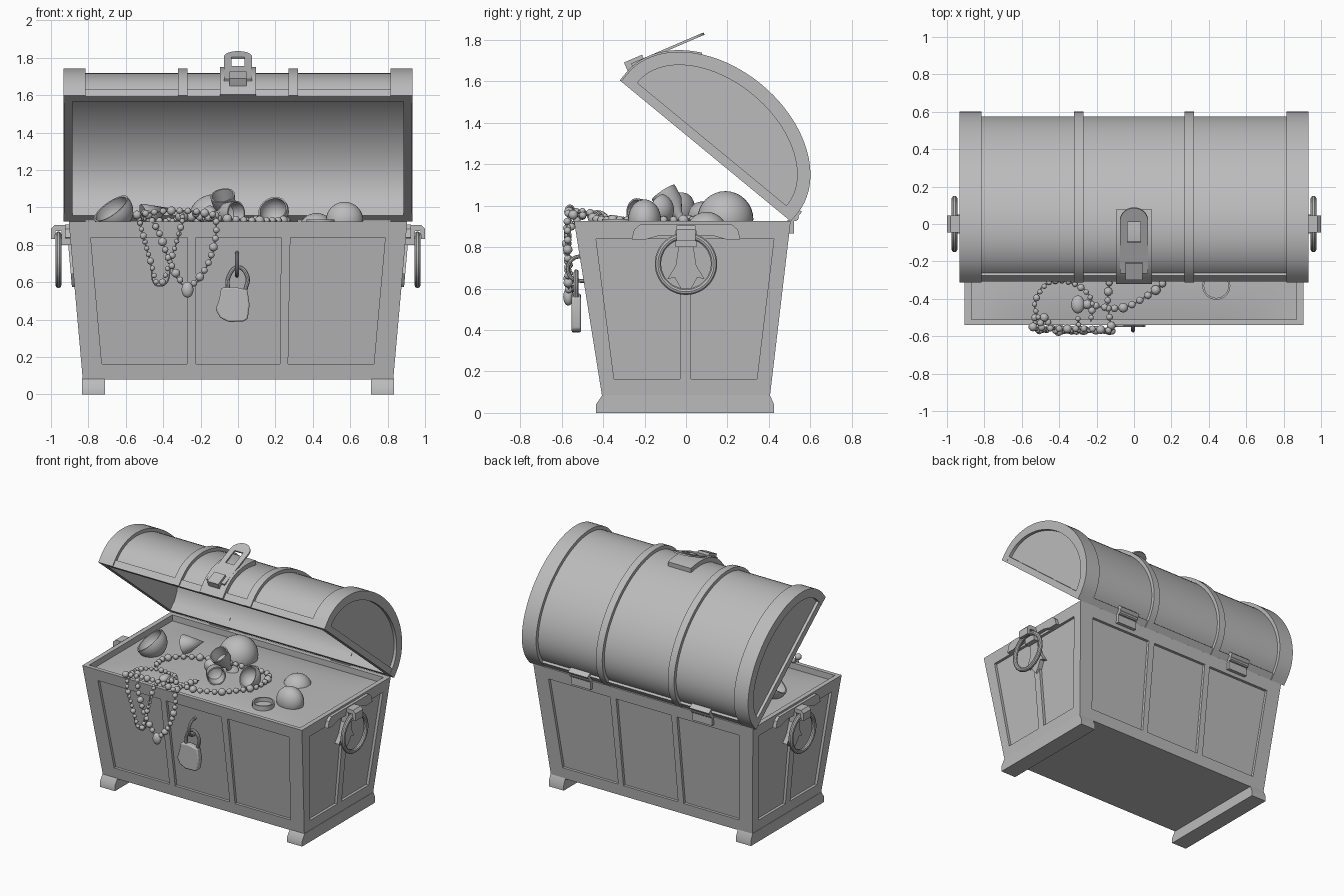
import bpy, bmesh, math
from mathutils import Vector, Matrix

cube = bpy.data.objects.get("Cube")
if cube:
    bpy.data.objects.remove(cube, do_unlink=True)

GREY = (0.5, 0.5, 0.5, 1)
mat = bpy.data.materials.new("plain_grey")
mat.use_nodes = True
mat.diffuse_color = GREY
mat.node_tree.nodes["Principled BSDF"].inputs["Base Color"].default_value = GREY
V = Vector


def finish(name, bm, matrix=None):
    bmesh.ops.remove_doubles(bm, verts=bm.verts, dist=1e-5)
    bmesh.ops.recalc_face_normals(bm, faces=bm.faces)
    if matrix:
        bm.transform(matrix)
    me = bpy.data.meshes.new(name)
    bm.to_mesh(me)
    bm.free()
    me.materials.append(mat)
    ob = bpy.data.objects.new(name, me)
    bpy.context.collection.objects.link(ob)
    smooth(ob)
    return ob


def smooth(ob):
    bpy.ops.object.select_all(action="DESELECT")
    bpy.context.view_layer.objects.active = ob
    ob.select_set(True)
    bpy.ops.object.shade_smooth_by_angle(angle=math.radians(35))


def add_prism(bm, pts, offset):
    a = [bm.verts.new(p) for p in pts]
    b = [bm.verts.new(V(p) + V(offset)) for p in pts]
    bm.faces.new(a)
    bm.faces.new(b[::-1])
    for i in range(len(a)):
        j = (i + 1) % len(a)
        bm.faces.new((a[i], b[i], b[j], a[j]))


def prism(name, pts, offset, matrix=None):
    bm = bmesh.new()
    add_prism(bm, pts, offset)
    return finish(name, bm, matrix)


def box(name, x, y, z, matrix=None):
    pts = [(x[0], y[0], z[0]), (x[1], y[0], z[0]), (x[1], y[1], z[0]), (x[0], y[1], z[0])]
    return prism(name, pts, (0, 0, z[1] - z[0]), matrix)


def cut(ob, cutter):
    mod = ob.modifiers.new("cut", "BOOLEAN")
    mod.operation, mod.solver, mod.object = "DIFFERENCE", "EXACT", cutter
    bpy.context.view_layer.objects.active = ob
    bpy.ops.object.modifier_apply(modifier=mod.name)
    bpy.data.objects.remove(cutter, do_unlink=True)


def tube(name, pts, radius, cyclic=False):
    cu = bpy.data.curves.new(name, "CURVE")
    cu.dimensions, cu.bevel_depth, cu.bevel_resolution, cu.use_fill_caps = "3D", radius, 3, True
    sp = cu.splines.new("BEZIER")
    sp.bezier_points.add(len(pts) - 1)
    for bp, p in zip(sp.bezier_points, pts):
        bp.co = p
        bp.handle_left_type = bp.handle_right_type = "AUTO"
    sp.use_cyclic_u = cyclic
    ob = bpy.data.objects.new(name, cu)
    bpy.context.collection.objects.link(ob)
    bpy.ops.object.select_all(action="DESELECT")
    bpy.context.view_layer.objects.active = ob
    ob.select_set(True)
    bpy.ops.object.convert(target="MESH")
    ob = bpy.context.object
    ob.data.materials.clear()
    ob.data.materials.append(mat)
    smooth(ob)
    return ob


def lathe(name, profile, loc, axis=(0, 0, 1)):
    bm = bmesh.new()
    vs = [bm.verts.new((r, 0, z)) for r, z in profile]
    es = [bm.edges.new(e) for e in zip(vs, vs[1:])]
    bmesh.ops.spin(bm, geom=vs + es, axis=(0, 0, 1), cent=(0, 0, 0), steps=32, angle=math.tau)
    turn = V(axis).to_track_quat("Z", "Y").to_matrix().to_4x4()
    return finish(name, bm, Matrix.Translation(loc) @ turn)


def ball(name, r, loc, scale=(1, 1, 1)):
    bm = bmesh.new()
    bmesh.ops.create_uvsphere(bm, u_segments=32, v_segments=16, radius=r)
    return finish(name, bm, Matrix.Translation(loc) @ Matrix.Diagonal((*scale, 1)))


# Tapered body with recessed panels and an open top
BOT, TOP = 0.08, 0.925
rise = lambda z: (z - BOT) / (TOP - BOT)
side_x = lambda z: 0.83 + 0.075 * rise(z)
front_y = lambda z: -0.405 - 0.135 * rise(z)
back_y = lambda z: 0.405 + 0.1 * rise(z)

body_bm = bmesh.new()
rings = [[body_bm.verts.new(p) for p in ((-side_x(z), front_y(z), z), (side_x(z), front_y(z), z),
          (side_x(z), back_y(z), z), (-side_x(z), back_y(z), z))] for z in (BOT, TOP)]
for r in rings:
    body_bm.faces.new(r)
for i in range(4):
    j = (i + 1) % 4
    body_bm.faces.new((rings[0][i], rings[0][j], rings[1][j], rings[1][i]))
body = finish("chest_body", body_bm)

walls = {(0, -1): lambda u, z: V((u, front_y(z), z)), (0, 1): lambda u, z: V((u, back_y(z), z)),
         (1, 0): lambda u, z: V((side_x(z), u, z)), (-1, 0): lambda u, z: V((-side_x(z), u, z))}
LOW, HIGH = 0.163, 0.838
long_panels = [(-0.728, -0.272, -0.787, -0.27), (-0.225, 0.225, -0.225, 0.23), (0.268, 0.726, 0.28, 0.787)]
end_panels = [(-0.347, -0.03, -0.434, -0.03), (0.025, 0.342, 0.025, 0.424)]
bm = bmesh.new()
for (nx, ny), wall in walls.items():
    n = V((nx, ny, 0))
    for b0, b1, t0, t1 in (long_panels if ny else end_panels):
        quad = [wall(u, z) - n * 0.02 for u, z in ((b0, LOW), (b1, LOW), (t1, HIGH), (t0, HIGH))]
        add_prism(bm, quad, n * 0.1)
add_prism(bm, [(-0.87, -0.51, 0.86), (0.87, -0.51, 0.86), (0.87, 0.47, 0.86), (-0.87, 0.47, 0.86)], (0, 0, 0.2))
cut(body, finish("panel_cutter", bm))
smooth(body)

# Foot runners
for s, side in ((1, "left"), (-1, "right")):
    foot = [(-0.435, 0), (-0.435, 0.04), (-0.405, 0.085), (0.405, 0.085), (0.425, 0.04), (0.425, 0)]
    prism(side + "_foot", [(s * 0.71, y, z) for y, z in foot], (s * 0.123, 0, 0))

# Heaped filling
bm = bmesh.new()
bmesh.ops.create_grid(bm, x_segments=24, y_segments=16, size=1)
for v in bm.verts:
    x, y = v.co.x, v.co.y
    v.co = (x * 0.872, y * 0.492 - 0.02, 0.88 + 0.03 * (1 - x ** 4) * (1 - y ** 4))
finish("treasure_heap", bm)

# Open lid, modelled closed about the hinge line and then swung back
SPAN, WALL, CROWN = 1.062, 0.05, 0.37
LID = Matrix.Translation((0, 0.506, 0.924)) @ Matrix.Rotation(math.radians(-39.5), 4, "X")


def arch_profile(inset, lo=0.0, hi=1.0, n=40):
    a, b = SPAN / 2 - inset, CROWN - inset
    arc = [math.pi * (lo + (hi - lo) * i / n) for i in range(n + 1)]
    pts = [(-SPAN / 2 + a * math.cos(t), WALL + b * math.sin(t)) for t in arc]
    return ([(-inset, 0)] if lo == 0 else []) + pts + ([(-SPAN + inset, 0)] if hi == 1 else [])


def arch(name, x0, x1, outer, inner, lo=0.0, hi=1.0):
    bm = bmesh.new()
    sections = [[bm.verts.new(p) for p in ((x0, *o), (x1, *o), (x1, *i), (x0, *i))]
                for o, i in zip(arch_profile(outer, lo, hi), arch_profile(inner, lo, hi))]
    for a, b in zip(sections, sections[1:]):
        for k in range(4):
            m = (k + 1) % 4
            bm.faces.new((a[k], a[m], b[m], b[k]))
    bm.faces.new(sections[0])
    bm.faces.new(sections[-1])
    return finish(name, bm, LID)


arch("lid_barrel", -0.9, 0.9, 0.025, 0.045)
for s, side in ((1, "left"), (-1, "right")):
    arch(side + "_lid_band", s * 0.815, s * 0.932, 0, 0.035)
    arch(side + "_lid_end_frame", s * 0.895, s * 0.932, 0.02, 0.065)
    arch(side + "_lid_rib", s * 0.27, s * 0.322, 0, 0.03)
    prism(side + "_lid_end", [(s * 0.885, y, z) for y, z in arch_profile(0.03)], (s * 0.025, 0, 0), LID)
    box(side + "_lid_end_rail", (s * 0.886, s * 0.931), (-SPAN + 0.01, -0.01), (0, 0.045), LID)
box("lid_front_rail", (-0.9, 0.9), (-SPAN + 0.008, -SPAN + 0.05), (0, 0.05), LID)
box("lid_back_rail", (-0.9, 0.9), (-0.05, -0.008), (0, 0.05), LID)

# Hinges
for x in (-0.5, 0.5):
    span = (x - 0.08, x + 0.08)
    box("hinge_lower_leaf", span, (0.49, 0.522), (0.865, 0.93))
    box("hinge_upper_leaf", span, (-0.05, 0.012), (0.0, 0.07), LID)
    tube("hinge_pin", [(span[0], 0.525, 0.945), (span[1], 0.525, 0.945)], 0.02)

# Hasp on the lid
arch("hasp_base_plate", -0.095, 0.095, -0.008, 0.03, 0.7, 1.0)
along, up = V((0, 0.919, 0.394)), V((0, -0.394, 0.919))
at = lambda u, v, w: V((u, -0.26, 1.675)) + along * v + up * w
outline = [(-0.075, 0), (0.075, 0)] + [(0.075 * math.cos(i * math.pi / 16), 0.305 + 0.075 * math.sin(i * math.pi / 16))
                                       for i in range(17)]
hasp = prism("hasp", [at(u, v, 0) for u, v in outline], up * 0.012)
slot = [(-0.035, 0.18), (0.035, 0.18), (0.035, 0.3), (-0.035, 0.3)]
cut(hasp, prism("slot_cutter", [at(u, v, -0.05) for u, v in slot], up * 0.15))
block = [(-0.045, -0.03), (0.045, -0.03), (0.045, 0.065), (-0.045, 0.065)]
prism("hasp_knuckle", [at(u, v, -0.035) for u, v in block], up * 0.065)

# Ring handles on both ends
for s, side in ((1, "left"), (-1, "right")):
    half = [(0, 0.91), (0.22, 0.91), (0.25, 0.885), (0.262, 0.838), (0.2, 0.835), (0.13, 0.855), (0, 0.855)]
    shape = half + [(-y, z) for y, z in half[-2:0:-1]]
    prism(side + "_handle_mount", [(s * 0.88, y, z) for y, z in shape], (s * 0.045, 0, 0))
    strap = [(0.9, 0.905), (0.98, 0.905), (1.0, 0.885), (1.0, 0.83), (0.98, 0.83), (0.975, 0.875), (0.9, 0.875)]
    prism(side + "_handle_strap", [(s * x, -0.045, z) for x, z in strap], (0, 0.09, 0))
    box(side + "_handle_staple", (s * 0.89, s * 0.945), (-0.05, 0.05), (0.8, 0.88))
    ring = [(s * 0.96, 0.135 * math.cos(i * math.tau / 16), 0.72 + 0.135 * math.sin(i * math.tau / 16))
            for i in range(16)]
    tube(side + "_handle_ring", ring, 0.016, True)
    spear = [(0.033, 0.82), (0.05, 0.71), (0.09, 0.645), (0.055, 0.655), (0.025, 0.6), (0, 0.575)]
    spear += [(-y, z) for y, z in spear[-2::-1]]
    prism(side + "_handle_spear", [(s * (side_x(z) - 0.021), y, z) for y, z in spear], (s * 0.035, 0, 0))

# Padlock and staple
lock = [(-0.09, 0.57), (-0.02, 0.575), (0.05, 0.56), (0.062, 0.48), (0.052, 0.405), (0.03, 0.39),
        (-0.05, 0.388), (-0.095, 0.41), (-0.12, 0.455), (-0.1, 0.51)]
padlock = prism("padlock_body", [(x, -0.552, z) for x, z in lock], (0, 0.045, 0))
bev = padlock.modifiers.new("soft_edges", "BEVEL")
bev.width, bev.segments = 0.008, 2
tube("padlock_shackle", [(-0.055, -0.53, 0.56), (-0.05, -0.53, 0.63), (0, -0.53, 0.68),
                         (0.05, -0.53, 0.63), (0.04, -0.53, 0.56)], 0.012)
tube("lock_staple", [(-0.005, -0.48, 0.76), (-0.005, -0.55, 0.74), (-0.005, -0.57, 0.69),
                     (-0.005, -0.55, 0.65), (-0.005, -0.47, 0.635)], 0.01)

# Cups, vase and other loose treasure
arc = [math.radians(a) for a in range(-90, 11, 10)]
bowl = lambda r: [(r * math.cos(t), r * math.sin(t)) for t in arc] + \
                 [(0.9 * r * math.cos(t), 0.9 * r * math.sin(t)) for t in reversed(arc)]
lathe("large_cup", bowl(0.11), (-0.67, -0.065, 0.98), (-0.5, -0.3, 0.7))
lathe("small_cup", bowl(0.082), (0.19, -0.14, 0.98), (-0.3, -0.75, 0.5))
vase = [(0, 0), (0.05, 0), (0.045, 0.015), (0.02, 0.04), (0.022, 0.07), (0.06, 0.13), (0.066, 0.2),
        (0.058, 0.2), (0.05, 0.13), (0, 0.09)]
lathe("vase", vase, (-0.15, -0.1, 0.96), (0.7, -0.7, 0.05))
lathe("tall_goblet", vase, (-0.05, 0.0, 0.9), (-0.15, -0.5, 0.75))
lathe("cone", [(0, 0), (0.07, 0), (0.07, 0.01), (0, 0.15)], (-0.5, 0.08, 0.95), (0.75, 0.2, 0.25))
ball("round_pot", 0.135, (-0.13, 0.19, 0.935))
ball("sphere", 0.1, (0.42, 0.1, 0.87))
ball("domed_dish", 0.1, (0.57, -0.2, 0.93), (1, 0.8, 1))
lathe("bracelet", [(0.075, 0), (0.075, 0.035), (0.065, 0.035), (0.065, 0), (0.075, 0)], (0.44, -0.33, 0.9))
ball("oval_gem", 0.04, (-0.3, -0.43, 0.95), (0.9, 1.2, 0.7))


# Bead strings
def smooth_path(p, n=24):
    p = [V(q) for q in p]
    p = [2 * p[0] - p[1]] + p + [2 * p[-1] - p[-2]]
    out = []
    for a, b, c, d in zip(p, p[1:], p[2:], p[3:]):
        for t in (i / n for i in range(n)):
            out.append(0.5 * (2 * b + (c - a) * t + (2 * a - 5 * b + 4 * c - d) * t ** 2 + (3 * b - a - 3 * c + d) * t ** 3))
    return out


def beads(name, path, r):
    bm = bmesh.new()
    last, count = V((9, 9, 9)), 0
    for q in smooth_path(path):
        if (q - last).length > 2.1 * r:
            size = r * (1.2 if count % 4 == 0 else 0.9)
            bmesh.ops.create_icosphere(bm, subdivisions=2, radius=size, matrix=Matrix.Translation(q))
            last, count = q, count + 1
    finish(name, bm)
    tube(name + "_thread", path, 0.004)


beads("short_hanging_beads", [(-0.53, -0.5, 0.95), (-0.52, -0.565, 0.9), (-0.47, -0.565, 0.72), (-0.42, -0.55, 0.58),
                              (-0.35, -0.565, 0.75), (-0.3, -0.57, 0.92), (-0.3, -0.5, 0.96)], 0.016)
beads("long_hanging_beads", [(-0.48, -0.5, 0.96), (-0.42, -0.57, 0.86), (-0.36, -0.57, 0.7), (-0.27, -0.565, 0.58),
                             (-0.17, -0.57, 0.68), (-0.12, -0.57, 0.84), (-0.12, -0.56, 0.95), (-0.14, -0.42, 0.94),
                             (-0.13, -0.28, 0.92)], 0.02)
ball("pendant", 0.035, (-0.27, -0.568, 0.56), (0.9, 0.7, 1.2))
beads("rim_beads", [(-0.54, -0.55, 0.96), (-0.4, -0.56, 0.98), (-0.25, -0.56, 0.98), (-0.12, -0.57, 0.96)], 0.02)
beads("coiled_beads", [(-0.5, -0.53, 0.97), (-0.53, -0.42, 0.95), (-0.45, -0.31, 0.93), (-0.32, -0.32, 0.93),
                       (-0.23, -0.4, 0.95), (-0.23, -0.52, 0.98)], 0.016)
beads("loose_beads", [(-0.25, -0.43, 0.95), (-0.07, -0.45, 0.94), (0.06, -0.39, 0.93), (0.16, -0.31, 0.93),
                      (0.26, -0.15, 0.93), (0.22, 0.05, 0.93), (0, 0.06, 0.93), (-0.3, 0.02, 0.93),
                      (-0.5, -0.12, 0.93), (-0.48, -0.3, 0.94)], 0.022)
